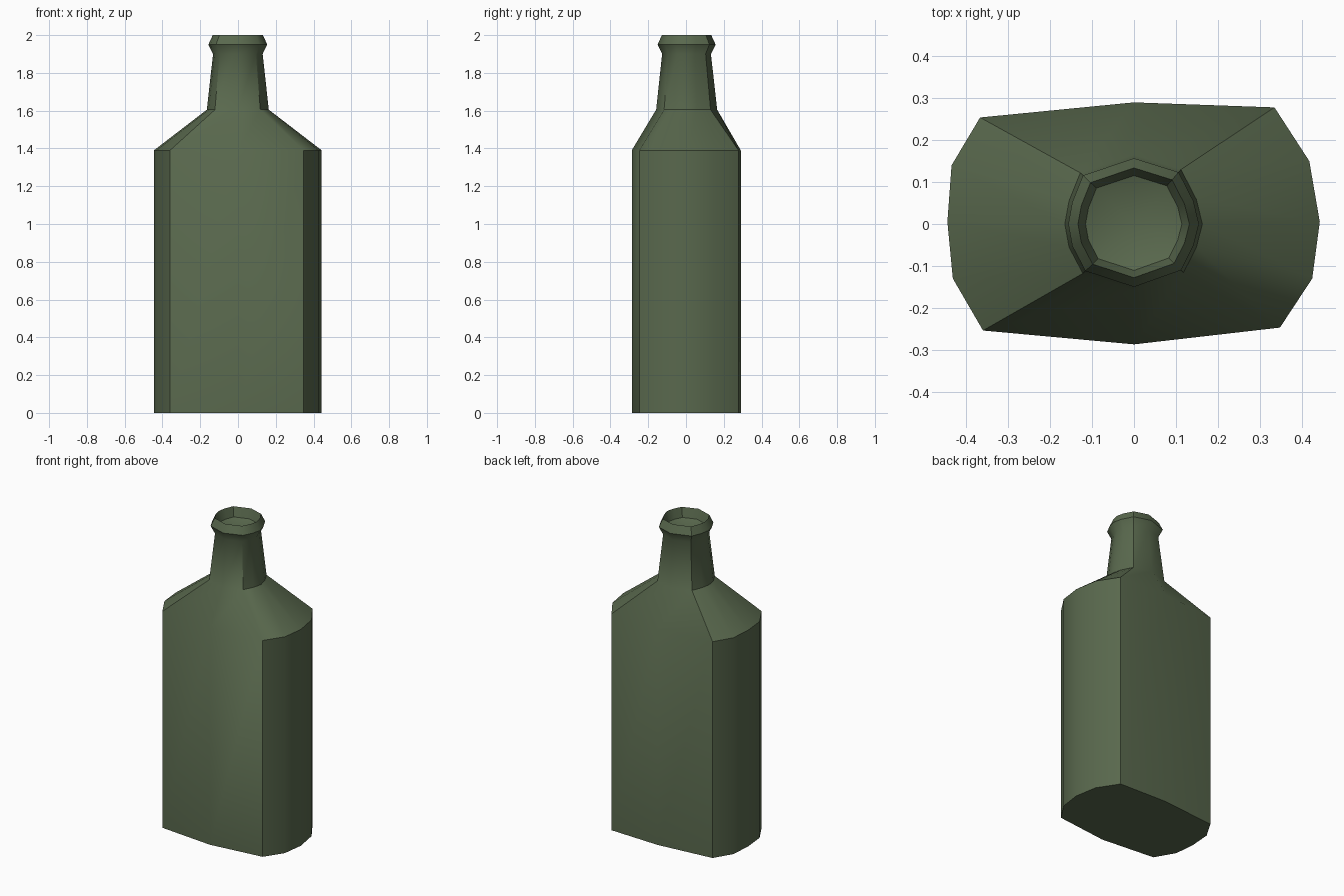
import bpy, bmesh, math

if "Cube" in bpy.data.objects:
    bpy.data.objects.remove(bpy.data.objects["Cube"])

# body outline (slightly irregular, 12 sides) and matching neck outline
BODY = [(0, -.287), (.348, -.247), (.425, -.13), (.443, .005), (.418, .15), (.335, .278),
        (0, .29), (-.367, .254), (-.435, .14), (-.445, .005), (-.432, -.13), (-.36, -.254)]
NECK = [(0, -.158), (.118, -.116), (.149, -.055), (.163, 0), (.149, .058), (.112, .13),
        (0, .165), (-.128, .122), (-.155, .055), (-.165, 0), (-.155, -.055), (-.122, -.118)]

# outline, scale, height: base, shoulder, neck, lip, mouth recess
RINGS = [(BODY, 1, 0), (BODY, 1, 1.39), (NECK, 1, 1.605), (NECK, .8, 1.9),
         (NECK, .95, 1.95), (NECK, .81, 2.0), (NECK, .7, 1.94)]

bm = bmesh.new()
rings = [[bm.verts.new((x * s, y * s, z)) for x, y in outline] for outline, s, z in RINGS]
n = len(BODY)
for low, high in zip(rings, rings[1:]):
    for i in range(n):
        j = (i + 1) % n
        bm.faces.new((low[i], low[j], high[j], high[i]))

# closed base and dished mouth floor
bm.faces.new(rings[0][::-1])
centre = bm.verts.new((0, 0, 1.9))
for i in range(n):
    bm.faces.new((rings[-1][i], rings[-1][(i + 1) % n], centre))

mesh = bpy.data.meshes.new("bottle")
bm.to_mesh(mesh)
bm.free()
bottle = bpy.data.objects.new("bottle", mesh)
bpy.context.collection.objects.link(bottle)

# green glass colour
mat = bpy.data.materials.new("green_glass")
mat.diffuse_color = (.1, .14, .075, 1)
mat.use_nodes = True
mat.node_tree.nodes["Principled BSDF"].inputs["Base Color"].default_value = mat.diffuse_color
mesh.materials.append(mat)

# soft faces with crisp corners
bpy.context.view_layer.objects.active = bottle
bottle.select_set(True)
bpy.ops.object.shade_smooth_by_angle(angle=math.radians(40))
